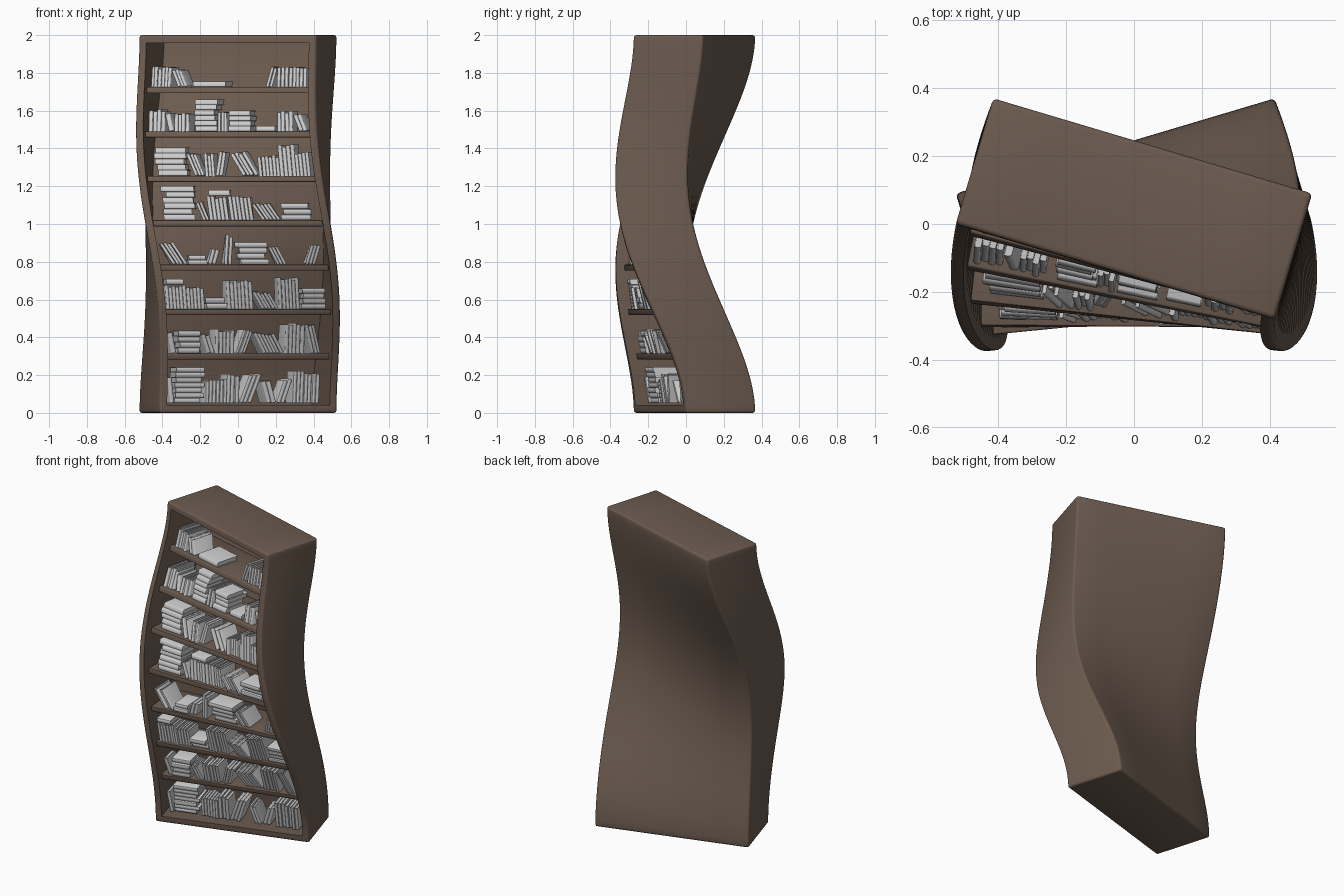
import bpy, bmesh, math, random
from mathutils import Matrix, Vector

random.seed(4)
if "Cube" in bpy.data.objects:
    bpy.data.objects.remove(bpy.data.objects["Cube"], do_unlink=True)

WIDTH, DEPTH, HEIGHT = 0.98, 0.386, 2.0
BOARD, RECESS = 0.052, 0.33
TWIST, SWAY = math.radians(-16.6), -0.2
FRONT = -DEPTH / 2
INNER = WIDTH - 2 * BOARD


def material(name, rgb):
    m = bpy.data.materials.new(name)
    m.use_nodes = True
    m.diffuse_color = (*rgb, 1)
    m.node_tree.nodes["Principled BSDF"].inputs["Base Color"].default_value = (*rgb, 1)
    return m


wood = material("brown wood", (0.15, 0.105, 0.078))
paper = material("pale grey books", (0.6, 0.6, 0.6))


def warp(co):
    """Twist and sway a point according to its height."""
    t = max(-1, min(1, co.z - 1))
    a = TWIST * math.sin(math.pi * t / 2)
    y = co.y + SWAY * (1 - t * t) ** 2
    return Vector((co.x * math.cos(a) - y * math.sin(a),
                   co.x * math.sin(a) + y * math.cos(a) + 0.045, co.z))


def finish(bm, name, mat):
    for v in bm.verts:
        v.co = warp(v.co)
    bmesh.ops.recalc_face_normals(bm, faces=bm.faces[:])
    mesh = bpy.data.meshes.new(name)
    bm.to_mesh(mesh)
    bm.free()
    mesh.materials.append(mat)
    ob = bpy.data.objects.new(name, mesh)
    bpy.context.collection.objects.link(ob)
    bpy.ops.object.select_all(action='DESELECT')
    ob.select_set(True)
    bpy.context.view_layer.objects.active = ob
    bpy.ops.object.shade_smooth_by_angle(angle=math.radians(35))
    return ob


def add_box(bm, lo, hi):
    lo, hi = Vector(lo), Vector(hi)
    mat = Matrix.Translation((lo + hi) / 2) @ Matrix.Diagonal((*(hi - lo), 1))
    return bmesh.ops.create_cube(bm, size=1, matrix=mat)["verts"]


# Case: a rounded box with a recessed front, sliced so that it can twist
bm = bmesh.new()
add_box(bm, (-WIDTH / 2, FRONT, 0), (WIDTH / 2, -FRONT, HEIGHT))
bmesh.ops.bevel(bm, geom=bm.edges[:], offset=0.014, segments=3, profile=0.5,
                affect='EDGES')
front = min(bm.faces, key=lambda f: f.calc_center_median().y)
bmesh.ops.inset_individual(bm, faces=[front], thickness=BOARD - 0.014)
new = bmesh.ops.extrude_face_region(bm, geom=[front])["geom"]
bmesh.ops.translate(bm, vec=(0, RECESS, 0),
                    verts=[g for g in new if isinstance(g, bmesh.types.BMVert)])
if front.is_valid:
    bmesh.ops.delete(bm, geom=[front], context='FACES_ONLY')


def slice_mesh(co, no):
    geom = bm.verts[:] + bm.edges[:] + bm.faces[:]
    bmesh.ops.bisect_plane(bm, geom=geom, plane_co=co, plane_no=no)


for i in range(1, 48):
    slice_mesh((0, 0, HEIGHT * i / 48), (0, 0, 1))
for i in range(-3, 4):
    slice_mesh((i * 0.1, 0, 0), (1, 0, 0))
finish(bm, "bookcase_frame", wood)

# Shelves
GAP, THICK = 0.235, 0.032
tops = [BOARD] + [0.08 + GAP * i for i in range(1, 8)]
for i, top in enumerate(tops[1:], 1):
    bm = bmesh.new()
    add_box(bm, (-INNER / 2 - 0.01, FRONT + 0.046, top - THICK),
            (INNER / 2 + 0.01, FRONT + RECESS + 0.01, top))
    bmesh.ops.bevel(bm, geom=bm.edges[:], offset=0.005, segments=2, profile=0.5,
                    affect='EDGES')
    finish(bm, f"shelf_{i}", wood)


def add_book(bm, x, z, w, h, angle):
    """Book with rounded spine in front; x is its centre, z its lowest point."""
    d = random.uniform(0.13, 0.16)
    c, s = w * 0.12, w * 0.25
    arc = [(w / 2 - w / 2 * math.cos(a), s - s * math.sin(a))
           for a in (math.pi * k / 6 for k in range(7))]
    outline = [(0, d)] + arc + [(w, d), (w - c, d), (w - c, s), (c, s), (c, d)]
    face = bm.faces.new([bm.verts.new((px, py, 0)) for px, py in outline])
    new = bmesh.ops.extrude_face_region(bm, geom=[face])["geom"]
    lid = [g for g in new if isinstance(g, bmesh.types.BMVert)]
    bmesh.ops.translate(bm, vec=(0, 0, h), verts=lid)
    verts = list(face.verts) + lid
    verts += add_box(bm, (c, s, 0.004), (w - c, d - 0.006, h - 0.004))
    bmesh.ops.rotate(bm, verts=verts, cent=(0, 0, 0),
                     matrix=Matrix.Rotation(angle, 3, 'Y'))
    xs = [v.co.x for v in verts]
    low = min(v.co.z for v in verts)
    y = FRONT + 0.06 + random.uniform(-0.008, 0.012)
    bmesh.ops.translate(bm, verts=verts,
                        vec=(x - (min(xs) + max(xs)) / 2, y, z - low))


def add_stack(bm, x, z, span, height):
    n = max(1, round(height / 0.029))
    for k in range(n):
        length = span * random.uniform(0.82, 1)
        add_book(bm, x + length / 2 + random.uniform(0, span - length),
                 z + k * height / n, height / n, length, math.pi / 2)


def add_row(bm, kind, x, z, span, height):
    """Upright (U) books, or books leaning left (L) or right (R)."""
    angle = 0 if kind == "U" else min(0.5, 0.45 * span / height)
    room = span - height * math.sin(angle)
    n = max(1, round(room / 0.02))
    step = room / n
    w = step * math.cos(angle)
    for k in range(n):
        h = height * random.uniform(0.88, 1)
        cx = x + (span - room + w * math.cos(angle)) / 2 + k * step
        add_book(bm, cx, z, w * 0.96, h, -angle if kind == "L" else angle)


# Books, lowest shelf first: kind, share of the shelf / height; _ is a gap,
# S a flat stack, T a stack lying on top of the row before it
ROWS = [
    "L5/15 S19/19 _1 U13/13 U8/16 R14/16 L10/13 R10/13 U17/17",
    "L6/12 S15/12 L9/11 U12/13 _1 R11/13 L20/12 U12/17 L11/16",
    "U13/13 T12/3 U11/12 S14/6 U16/16 L16/10 U13/17 _1 S15/11",
    "L16/13 S12/5 R9/9 _1 R8/16 S20/12 L11/11 _11 R11/11",
    "_5 S21/18 L7/10 U12/13 T15/3 _1 U14/13 L17/10 S19/9",
    "_3 S20/15 L11/13 U6/12 R8/14 _2 L17/14 U13/11 U10/17 U9/13",
    "U10/12 L6/10 U9/10 _3 S15/17 U6/11 _1 S14/11 _2 S13/3 _1 U10/11 L9/10",
    "U13/11 L11/10 _3 S22/3 _24 R7/11 U19/11",
]
for i, row in enumerate(ROWS):
    bm = bmesh.new()
    x = start = -INNER / 2 + 0.005
    last = 0
    for token in row.split():
        kind = token[0]
        share, _, tall = token[1:].partition("/")
        span, height = int(share) / 100 * (INNER - 0.01), int(tall or 0) / 100
        if kind == "T":
            add_stack(bm, start, tops[i] + last, span, height)
            continue
        if kind == "S":
            add_stack(bm, x, tops[i], span, height)
        elif kind != "_":
            add_row(bm, kind, x, tops[i], span, height)
        start, last = x, height
        x += span
    finish(bm, f"books_row_{i + 1}", paper)
